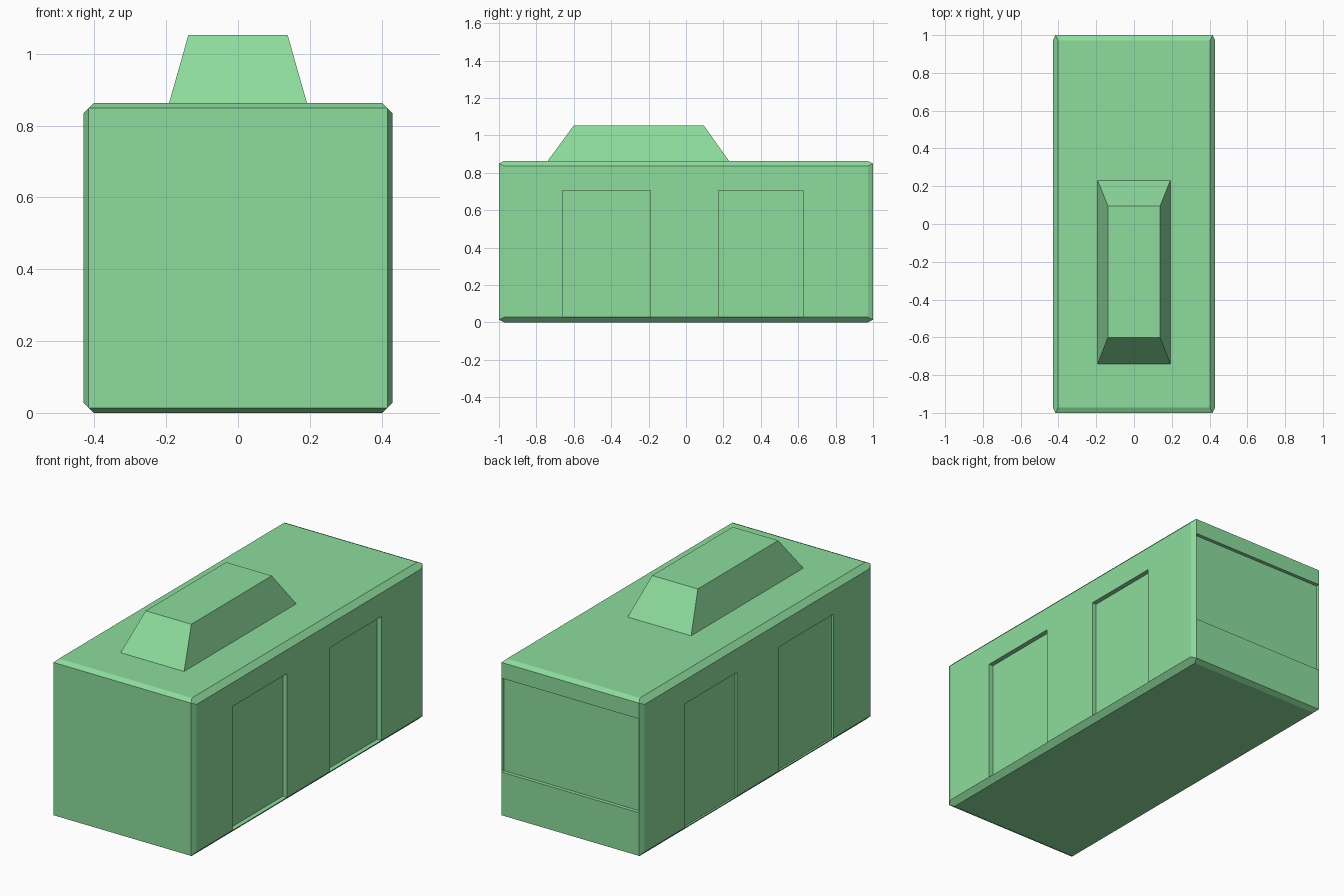
import bpy, bmesh
from mathutils import Vector

if "Cube" in bpy.data.objects:
    bpy.data.objects.remove(bpy.data.objects["Cube"])

green = bpy.data.materials.new("green")
green.diffuse_color = (0.27, 0.72, 0.34, 1)
green.use_nodes = True
green.node_tree.nodes["Principled BSDF"].inputs["Base Color"].default_value = green.diffuse_color


def make_hull(points):
    """Convex solid around points, with coplanar triangles merged."""
    bm = bmesh.new()
    for p in points:
        bm.verts.new(p)
    bmesh.ops.convex_hull(bm, input=bm.verts[:])
    bmesh.ops.dissolve_limit(bm, angle_limit=0.01, verts=bm.verts[:], edges=bm.edges[:])
    bmesh.ops.recalc_face_normals(bm, faces=bm.faces[:])
    return bm


def finish(bm, name):
    mesh = bpy.data.meshes.new(name)
    bm.to_mesh(mesh)
    bm.free()
    mesh.materials.append(green)
    bpy.context.collection.objects.link(bpy.data.objects.new(name, mesh))


def facing(bm, direction):
    return [f for f in bm.faces if f.normal.dot(Vector(direction)) > 0.999]


def split(bm, direction, axis, values):
    """Cut the faces that look along direction at the given coordinates."""
    for v in values:
        faces = facing(bm, direction)
        geom = faces + list({e for f in faces for e in f.edges})
        co, no = Vector((0, 0, 0)), Vector((0, 0, 0))
        co[axis], no[axis] = v, 1
        bmesh.ops.bisect_plane(bm, geom=geom, dist=1e-5, plane_co=co, plane_no=no)
    bm.normal_update()


def recess(bm, faces, offset):
    new = bmesh.ops.extrude_discrete_faces(bm, faces=faces)["faces"]
    verts = list({v for f in new for v in f.verts})
    bmesh.ops.translate(bm, vec=offset, verts=verts)
    bm.normal_update()


# Chamfered body
W, H, C = 0.43, 0.863, 0.028
points = []
for sy in (-1, 1):
    for sx in (-1, 1):
        for z, s in ((0, 1), (H, -1)):
            points += [(sx * (W - C), sy * (1 - C), z),
                       (sx * W, sy * (1 - C), z + s * C),
                       (sx * (W - C / 2), sy, z + s * C / 2)]
body = make_hull(points)

# Two door recesses on each side
doors = ((-0.66, -0.19), (0.175, 0.625))
for side, depth in ((1, 0.026), (-1, 0.011)):
    look = (side, 0, 0)
    split(body, look, 1, [y for d in doors for y in d])
    split(body, look, 2, [0.705])
    panels = [f for f in facing(body, look)
              if f.calc_center_median().z < 0.705
              and any(a < f.calc_center_median().y < b for a, b in doors)]
    recess(body, panels, (-side * depth, 0, 0))

# Wide shallow panel at the back
split(body, (0, 1, 0), 2, [0.25, 0.763])
panel = [f for f in facing(body, (0, 1, 0))
         if f.calc_center_median().y > 0.99 and 0.25 < f.calc_center_median().z < 0.763]
recess(body, panel, (0, -0.02, 0))
finish(body, "body")

# Tapered roof unit
roof = make_hull([(s * x, y, z) for s in (-1, 1)
                  for x, y, z in ((0.192, -0.74, H), (0.192, 0.23, H),
                                  (0.138, -0.60, 1.053), (0.138, 0.095, 1.053))])
finish(roof, "roof_unit")
